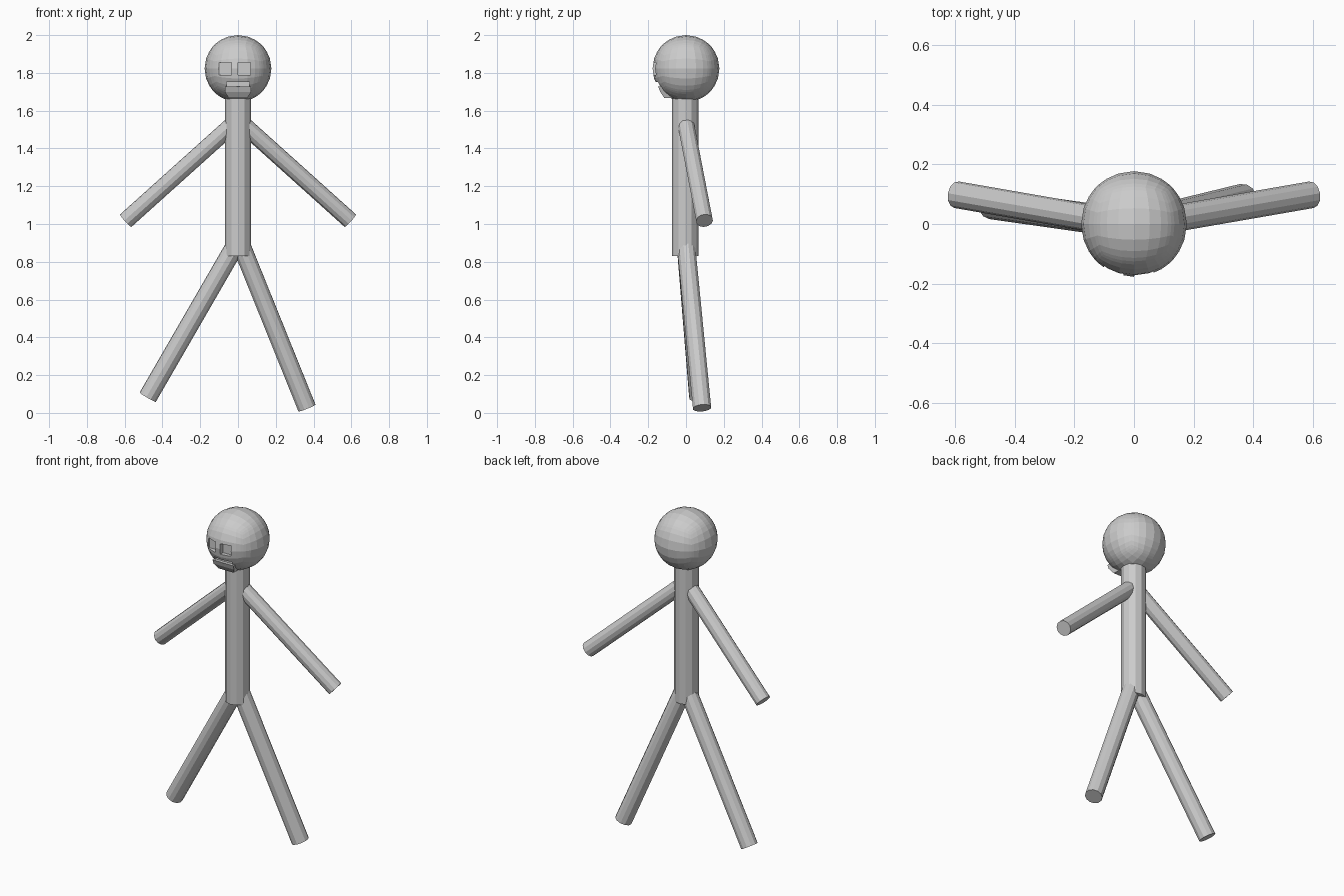
import bpy, bmesh
from mathutils import Vector, Matrix

cube = bpy.data.objects.get("Cube")
if cube:
    bpy.data.objects.remove(cube, do_unlink=True)

grey = bpy.data.materials.new("plain grey")
grey.use_nodes = True
grey.diffuse_color = (0.6, 0.6, 0.6, 1)
grey.node_tree.nodes["Principled BSDF"].inputs["Base Color"].default_value = (0.6, 0.6, 0.6, 1)


def add_object(name, bm):
    mesh = bpy.data.meshes.new(name)
    bmesh.ops.recalc_face_normals(bm, faces=bm.faces)
    bm.to_mesh(mesh)
    bm.free()
    mesh.materials.append(grey)
    obj = bpy.data.objects.new(name, mesh)
    bpy.context.collection.objects.link(obj)
    return obj


def rod(name, start, end, radius, sides=12):
    """Straight faceted cylinder between two points."""
    a, b = Vector(start), Vector(end)
    turn = (b - a).to_track_quat('Z', 'Y').to_matrix().to_4x4()
    bm = bmesh.new()
    bmesh.ops.create_cone(bm, cap_ends=True, segments=sides, radius1=radius, radius2=radius,
                          depth=(b - a).length, matrix=Matrix.Translation((a + b) / 2) @ turn)
    return add_object(name, bm)


def block(name, low, high):
    """Box between two corners."""
    a, b = Vector(low), Vector(high)
    bm = bmesh.new()
    bmesh.ops.create_cube(bm, size=1, matrix=Matrix.Translation((a + b) / 2)
                          @ Matrix.Diagonal((*(b - a), 1)))
    return add_object(name, bm)


# Torso and limbs
rod("torso", (0, -0.005, 0.83), (0, -0.005, 1.70), 0.07)
for side, x in (("left", 1), ("right", -1)):
    rod(side + "_arm", (x * 0.03, 0, 1.525), (x * 0.594, 0.098, 1.018), 0.045)
rod("left_leg", (0.016, 0, 0.89), (0.365, 0.085, 0.026), 0.05)
rod("right_leg", (-0.012, 0, 0.89), (-0.478, 0.066, 0.083), 0.05)

# Faceted head: a subdivided cube pushed out to a ball
HEAD, RADIUS = Vector((0, 0, 1.823)), 0.177
bm = bmesh.new()
bmesh.ops.create_cube(bm, size=2)
bmesh.ops.subdivide_edges(bm, edges=bm.edges[:], cuts=7, use_grid_fill=True)
for v in bm.verts:
    v.co = Vector([c * (1.27 - 0.27 * c * c) for c in v.co]).normalized() * RADIUS + HEAD
head = add_object("head", bm)

# Recessed eyes and mouth
cutters = [
    block("right_eye_cutter", (-0.10, -0.3, 1.79), (-0.035, -0.135, 1.855)),
    block("left_eye_cutter", (0.0, -0.3, 1.79), (0.065, -0.145, 1.855)),
    block("mouth_cutter", (-0.06, -0.3, 1.728), (0.06, -0.128, 1.752)),
]
for cutter in cutters:
    cutter.hide_render = True
    cutter.hide_set(True)
    cut = head.modifiers.new(cutter.name, 'BOOLEAN')
    cut.operation = 'DIFFERENCE'
    cut.solver = 'EXACT'
    cut.object = cutter

# Lower lip sloping back under the mouth
bm = bmesh.new()
outline = [(-0.08, 1.728), (-0.147, 1.728), (-0.137, 1.70), (-0.115, 1.668), (-0.06, 1.668)]
rings = [[bm.verts.new((s * (0.07 if z > 1.69 else 0.05), y, z)) for y, z in outline]
         for s in (-1, 1)]
for ring in rings:
    bm.faces.new(ring)
for i in range(len(outline)):
    j = (i + 1) % len(outline)
    bm.faces.new((rings[0][i], rings[0][j], rings[1][j], rings[1][i]))
add_object("lower_lip", bm)
